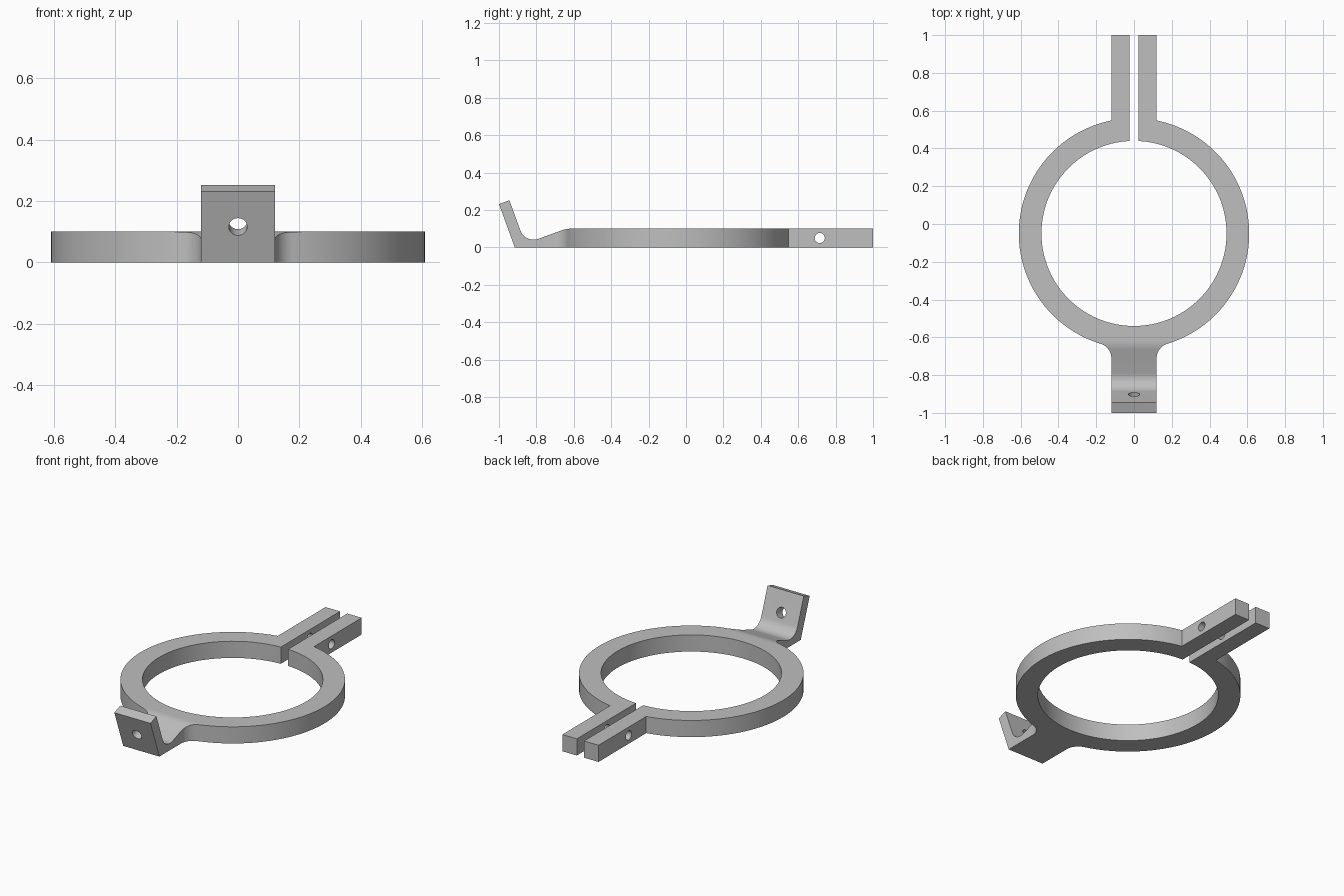
import bpy, bmesh
from math import sin, cos, tan, atan2, sqrt, pi, radians
from mathutils import Vector, Matrix

cube = bpy.data.objects.get("Cube")
if cube:
    bpy.data.objects.remove(cube)

# Main dimensions
CY, R_IN, R_OUT = -0.05, 0.49, 0.61
HALF_W, HALF_GAP, HEIGHT = 0.12, 0.024, 0.1
TILT = radians(20)

steel = bpy.data.materials.new("grey metal")
GREY = (0.52, 0.52, 0.52, 1)
steel.diffuse_color = GREY
steel.use_nodes = True
steel.node_tree.nodes["Principled BSDF"].inputs["Base Color"].default_value = GREY


def arc(cx, cy, r, a0, a1, n):
    return [(cx + r * cos(a0 + (a1 - a0) * i / n),
             cy + r * sin(a0 + (a1 - a0) * i / n)) for i in range(n + 1)]


def rounded(a, b, c, r, n=12):
    """Points of a fillet of radius r at corner b between a and c."""
    a, b, c = Vector(a), Vector(b), Vector(c)
    u, v = (a - b).normalized(), (c - b).normalized()
    half = u.angle(v) / 2
    centre = b + (u + v).normalized() * (r / sin(half))
    p, q = b + u * (r / tan(half)) - centre, b + v * (r / tan(half)) - centre
    sweep = p.angle(q)
    return [tuple(centre + (p * sin(sweep * (1 - i / n)) + q * sin(sweep * i / n)) / sin(sweep))
            for i in range(n + 1)]


def prism(name, points, push):
    """Extrude a closed loop of 3D points along push."""
    bm = bmesh.new()
    face = bm.faces.new([bm.verts.new(p) for p in points])
    result = bmesh.ops.extrude_face_region(bm, geom=[face], use_keep_orig=True)
    verts = [g for g in result["geom"] if isinstance(g, bmesh.types.BMVert)]
    bmesh.ops.translate(bm, verts=verts, vec=push)
    bmesh.ops.recalc_face_normals(bm, faces=bm.faces)
    return link(name, bm)


def drill(name, centre, axis, radius, length):
    bm = bmesh.new()
    turn = Vector((0, 0, 1)).rotation_difference(Vector(axis)).to_matrix().to_4x4()
    bmesh.ops.create_cone(bm, cap_ends=True, segments=32, radius1=radius, radius2=radius,
                          depth=length, matrix=Matrix.Translation(centre) @ turn)
    return link(name, bm)


def link(name, bm):
    mesh = bpy.data.meshes.new(name)
    bm.to_mesh(mesh)
    bm.free()
    mesh.materials.append(steel)
    obj = bpy.data.objects.new(name, mesh)
    bpy.context.collection.objects.link(obj)
    return obj


def combine(target, tool, operation):
    tool.hide_render = True
    mod = target.modifiers.new(tool.name, "BOOLEAN")
    mod.operation, mod.solver, mod.object = operation, "EXACT", tool
    bpy.context.view_layer.objects.active = target
    bpy.ops.object.modifier_apply(modifier=mod.name)
    bpy.data.objects.remove(tool)


# Plan outline: split ring, two clamp arms, filleted front tab
fillet = 0.08
fx = HALF_W + fillet
fy = -sqrt((R_OUT + fillet) ** 2 - fx ** 2)
meet = atan2(fy, fx)
half = arc(0, CY, R_IN, -pi / 2, atan2(sqrt(R_IN ** 2 - HALF_GAP ** 2), HALF_GAP), 48)
half += [(HALF_GAP, 1), (HALF_W, 1)]
half += arc(0, CY, R_OUT, atan2(sqrt(R_OUT ** 2 - HALF_W ** 2), HALF_W), meet, 44)
half += arc(fx, CY + fy, fillet, meet + pi, pi, 12)[1:]
half += [(HALF_W, -1.1)]
half[0] = (0, CY - R_IN)
outline = half + [(-x, y) for x, y in reversed(half[1:])]
clamp = prism("ring_clamp", [(x, y, -0.1) for x, y in outline], (0, 0, 0.6))

# Side profile: flat ring, sloping valley, tilted end plate
plate = 0.0595
along, across = Vector((-sin(TILT), cos(TILT))), Vector((cos(TILT), sin(TILT)))
tip = Vector((-1, 0.2315))
foot = tip - along * (tip.y / cos(TILT))
inner_tip = tip + across * plate
crest = Vector((-0.64, HEIGHT))
valley = inner_tip + along * along.dot(crest - inner_tip)
side = [(1.1, 0), tuple(foot), tuple(tip), tuple(inner_tip)]
side += rounded(inner_tip, valley, crest, 0.075)
side += rounded(valley, crest, (1.1, HEIGHT), 0.14, 6)
side += [(1.1, HEIGHT)]
profile = prism("side_profile", [(-0.8, y, z) for y, z in side], (1.6, 0, 0))
combine(clamp, profile, "INTERSECT")

# Screw hole through both arms, and hole square to the tilted plate
combine(clamp, drill("arm_hole", (0, 0.715, 0.05), (1, 0, 0), 0.027, 0.5), "DIFFERENCE")
combine(clamp, drill("plate_hole", (0, -0.93, 0.126), (0, cos(TILT), sin(TILT)), 0.03, 0.14),
        "DIFFERENCE")

# One material, smooth curves with sharp edges
clamp.data.materials.clear()
clamp.data.materials.append(steel)
bpy.ops.object.select_all(action="DESELECT")
clamp.select_set(True)
bpy.context.view_layer.objects.active = clamp
bpy.ops.object.shade_smooth_by_angle(angle=radians(30))
